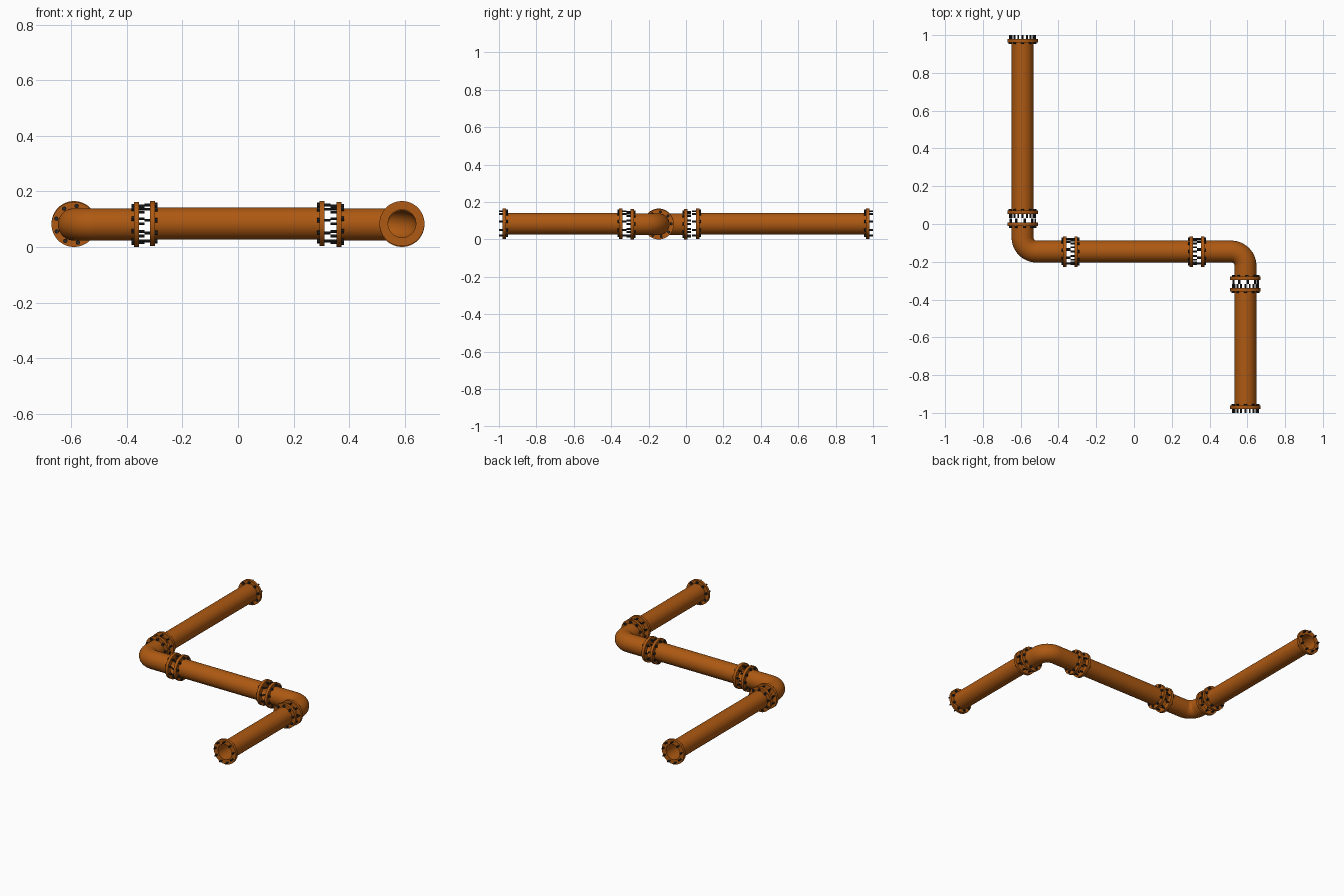
import bpy, bmesh
from math import pi, sin, cos, radians
from mathutils import Vector

if "Cube" in bpy.data.objects:
    bpy.data.objects.remove(bpy.data.objects["Cube"])

Z = Vector((0, 0, 1))
R_OUT, R_IN = 0.058, 0.05          # pipe wall
R_FLANGE, T_FLANGE = 0.081, 0.018  # flange disc
BOLTS, R_BOLTS, STUD = 9, 0.067, 0.021


def material(name, col):
    m = bpy.data.materials.new(name)
    m.diffuse_color = (*col, 1)
    m.use_nodes = True
    m.node_tree.nodes["Principled BSDF"].inputs["Base Color"].default_value = m.diffuse_color
    return m


RUST = material("rusty_brown", (0.42, 0.10, 0.006))
DARK = material("dark_steel", (0.02, 0.02, 0.02))


def skin(bm, rings, segs, closed=False, cap=False):
    """rings: list of (centre, tangent, radius), bridged in order."""
    loops = []
    for c, t, r in rings:
        u = Z.cross(t).normalized()
        loops.append([bm.verts.new(c + r * (cos(a) * u + sin(a) * Z))
                      for a in (2 * pi * i / segs for i in range(segs))])
    pairs = list(zip(loops, loops[1:]))
    if closed:
        pairs.append((loops[-1], loops[0]))
    for a, b in pairs:
        for i in range(segs):
            j = (i + 1) % segs
            bm.faces.new((a[i], a[j], b[j], b[i]))
    if cap:
        bm.faces.new(loops[-1])


def finish(bm, name, mat):
    me = bpy.data.meshes.new(name)
    bm.to_mesh(me)
    bm.free()
    me.materials.append(mat)
    ob = bpy.data.objects.new(name, me)
    bpy.context.collection.objects.link(ob)
    bpy.ops.object.select_all(action='DESELECT')
    ob.select_set(True)
    bpy.context.view_layer.objects.active = ob
    bpy.ops.object.shade_smooth_by_angle(angle=radians(35))


def tube(name, path):
    """Hollow wall: outer skin forward, inner skin back."""
    bm = bmesh.new()
    rings = [(p, t, R_OUT) for p, t in path] + [(p, t, R_IN) for p, t in reversed(path)]
    skin(bm, rings, 48, closed=True)
    finish(bm, name, RUST)


def flange(name, face, inward, phase):
    """Disc whose outer face is at `face`, with its ring of bolts."""
    back = face + inward * T_FLANGE
    bm = bmesh.new()
    skin(bm, [(face, inward, R_OUT), (face, inward, R_FLANGE),
              (back, inward, R_FLANGE), (back, inward, R_OUT)], 48, closed=True)
    finish(bm, name + "_flange", RUST)
    bm = bmesh.new()
    side = Vector((abs(inward.y), abs(inward.x), 0))
    for k in range(BOLTS):
        a = 2 * pi * k / BOLTS + phase
        off = R_BOLTS * (sin(a) * side + cos(a) * Z)
        # open stud through the flange, then the head on the pipe side
        skin(bm, [(face - inward * STUD + off, inward, 0.005),
                  (back + off, inward, 0.005),
                  (back + off, inward, 0.008),
                  (back + inward * 0.009 + off, inward, 0.008)], 8, cap=True)
    finish(bm, name + "_bolts", DARK)


def piece(name, path, phase=0.0):
    tube(name, path)
    flange(name + "_start", path[0][0], path[0][1], phase)
    flange(name + "_end", path[-1][0], -path[-1][1], phase)


def straight(name, a, b):
    a, b = Vector(a), Vector(b)
    t = (b - a).normalized()
    piece(name, [(a, t), (b, t)])


def elbow(name, a, corner, b, bend=0.075, steps=14):
    a, corner, b = Vector(a), Vector(corner), Vector(b)
    t0, t1 = (corner - a).normalized(), (b - corner).normalized()
    centre = corner - t0 * bend + t1 * bend
    path = [(a, t0)]
    for i in range(steps + 1):
        w = pi / 2 * i / steps
        path.append((centre + bend * (sin(w) * t0 - cos(w) * t1),
                     cos(w) * t0 + sin(w) * t1))
    path.append((b, t1))
    piece(name, path, radians(8))


X, Y, ZP, ZE = 0.59, -0.146, 0.084, 0.081

# straight runs
straight("rear_pipe", (-X, 0.98, ZP), (-X, 0.053, ZP))
straight("middle_pipe", (-0.316, Y, ZP), (0.312, Y, ZP))
straight("front_pipe", (X, -0.339, ZP), (X, -0.98, ZP))

# corner bends
elbow("left_elbow", (-X, 0.007, ZE), (-X, Y, ZE), (-0.357, Y, ZE))
elbow("right_elbow", (0.354, Y, ZE), (X, Y, ZE), (X, -0.296, ZE))
